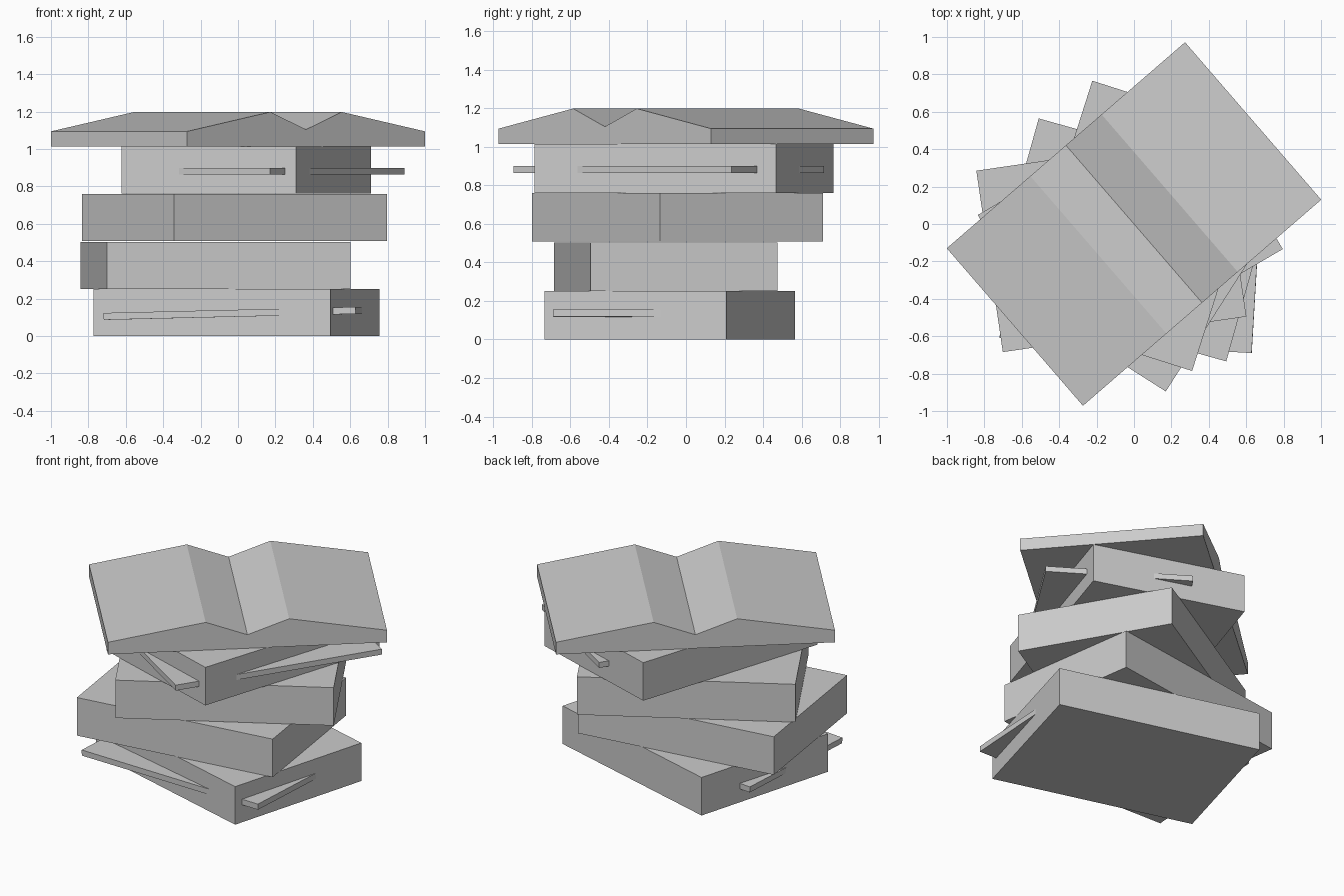
import bpy, bmesh
from math import radians

if "Cube" in bpy.data.objects:
    bpy.data.objects.remove(bpy.data.objects["Cube"])


def extrude_profile(name, profile, depth, loc, rot):
    """Extrude an x-z outline along y, centred, then place it."""
    bm = bmesh.new()
    face = bm.faces.new([bm.verts.new((x, -depth / 2, z)) for x, z in profile])
    ext = bmesh.ops.extrude_face_region(bm, geom=[face])
    moved = [v for v in ext["geom"] if isinstance(v, bmesh.types.BMVert)]
    bmesh.ops.translate(bm, verts=moved, vec=(0, depth, 0))
    bmesh.ops.recalc_face_normals(bm, faces=bm.faces)
    mesh = bpy.data.meshes.new(name)
    bm.to_mesh(mesh)
    bm.free()
    obj = bpy.data.objects.new(name, mesh)
    obj.location = loc
    obj.rotation_euler = [radians(a) for a in rot]
    bpy.context.collection.objects.link(obj)
    return obj


def slab(name, size, loc, rot):
    w, d, h = size
    outline = [(-w / 2, -h / 2), (w / 2, -h / 2), (w / 2, h / 2), (-w / 2, h / 2)]
    return extrude_profile(name, outline, d, loc, rot)


# Closed books, from the bottom up: x, y, z bottom, z top, turn
books = [
    (-0.008, -0.085, 0.0, 0.252, -15.66),
    (-0.121, -0.105, 0.252, 0.504, 8.3),
    (-0.020, -0.043, 0.508, 0.759, 30.3),
    (0.044, -0.010, 0.761, 1.013, 72.3),
]
for i, (x, y, z0, z1, turn) in enumerate(books):
    slab(f"closed_book_{i + 1}", (1.316, 0.98, z1 - z0),
         (x, y, (z0 + z1) / 2), (0, 0, turn))

# Loose sheaves whose corners stick out of two of the books
slab("loose_pages_lower", (1.35, 0.894, 0.037), (-0.018, -0.204, 0.121), (0, -1.36, -3.4))
slab("loose_pages_upper", (1.34, 0.894, 0.036), (0.153, -0.090, 0.881), (0, 0, 57.5))

# Open book on top: two page humps mirrored about the gutter
right = [(0.842, 0.0), (0.842, 0.08), (0.252, 0.184), (0.0, 0.09)]
outline = right + [(-x, z) for x, z in reversed(right[:-1])]
extrude_profile("open_book", outline, 1.113, (0, 0, 1.014), (0, 0, 40.85))
